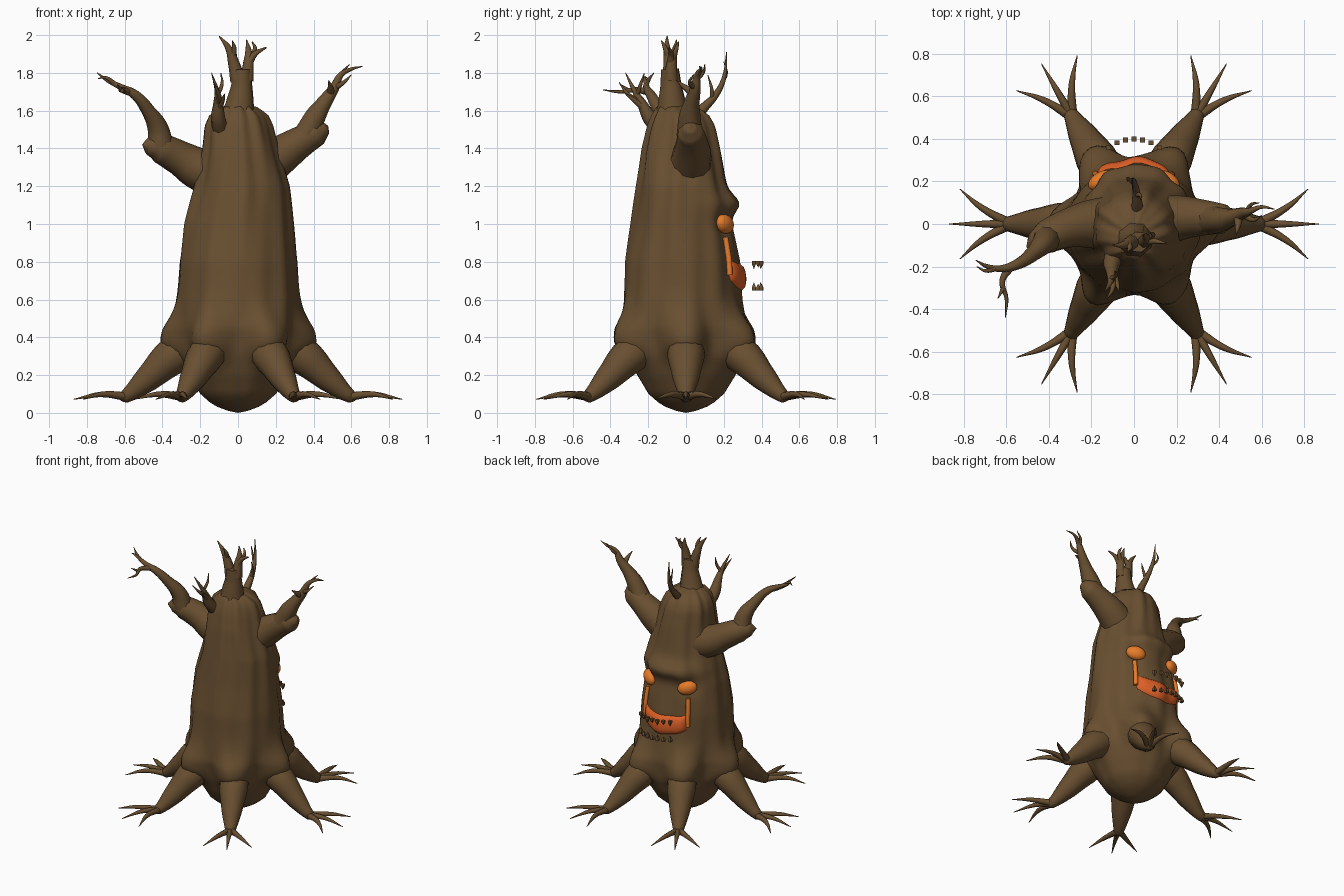
import bpy, bmesh, math
from mathutils import Vector, Matrix

if "Cube" in bpy.data.objects:
    bpy.data.objects.remove(bpy.data.objects["Cube"])


def material(name, rgb):
    m = bpy.data.materials.new(name)
    m.diffuse_color = (*rgb, 1)
    m.use_nodes = True
    m.node_tree.nodes["Principled BSDF"].inputs["Base Color"].default_value = m.diffuse_color
    return m


BARK = material("bark brown", (0.14, 0.078, 0.03))
GLOW = material("glowing orange", (0.80, 0.20, 0.022))
MOUTH = material("mouth red orange", (0.72, 0.115, 0.02))


def finish(ob, mat, angle=50):
    ob.data.materials.clear()
    ob.data.materials.append(mat)
    bpy.ops.object.select_all(action='DESELECT')
    ob.select_set(True)
    bpy.context.view_layer.objects.active = ob
    bpy.ops.object.shade_smooth_by_angle(angle=math.radians(angle))
    return ob


def from_bmesh(name, bm, mat, angle=50):
    bmesh.ops.recalc_face_normals(bm, faces=bm.faces)
    me = bpy.data.meshes.new(name)
    bm.to_mesh(me)
    bm.free()
    ob = bpy.data.objects.new(name, me)
    bpy.context.collection.objects.link(ob)
    return finish(ob, mat, angle)


def limbs(name, paths, mat=BARK, sides=2):
    """Tapered tubes; each path is a list of (x, y, z, radius)."""
    cu = bpy.data.curves.new(name, 'CURVE')
    cu.dimensions = '3D'
    cu.bevel_depth = 1
    cu.bevel_resolution = sides
    cu.resolution_u = 5
    cu.use_fill_caps = True
    for path in paths:
        sp = cu.splines.new('BEZIER')
        sp.bezier_points.add(len(path) - 1)
        for bp, (x, y, z, r) in zip(sp.bezier_points, path):
            bp.co = (x, y, z)
            bp.radius = r
            bp.handle_left_type = bp.handle_right_type = 'AUTO'
    ob = bpy.data.objects.new(name, cu)
    bpy.context.collection.objects.link(ob)
    bpy.ops.object.select_all(action='DESELECT')
    ob.select_set(True)
    bpy.context.view_layer.objects.active = ob
    bpy.ops.object.convert(target='MESH')
    return finish(bpy.context.object, mat)


# Trunk profile: height, half width, half depth, centre x, centre y
PROFILE = [(0.01, .05, .05, 0, 0), (0.04, .13, .13, 0, 0), (0.1, .20, .20, 0, 0),
           (0.2, .255, .26, 0, 0), (0.3, .295, .30, 0, 0), (0.45, .32, .325, 0, -.01),
           (0.6, .32, .31, 0, -.02), (0.8, .31, .30, 0, -.02), (1.0, .287, .265, .003, -.02),
           (1.2, .25, .238, .02, -.02), (1.4, .20, .205, .01, -.025), (1.52, .178, .175, 0, -.025),
           (1.58, .15, .145, 0, -.03), (1.62, .09, .10, 0, -.05)]


def gauss(v, width):
    return math.exp(-(v / width) ** 2)


def trunk_point(a, z, push=0.0):
    for lo, hi in zip(PROFILE, PROFILE[1:]):
        if z <= hi[0] + 1e-6:
            break
    t = (z - lo[0]) / (hi[0] - lo[0])
    rx, ry, cx, cy = (p + (q - p) * t for p, q in zip(lo[1:], hi[1:]))
    # root lobes
    lobe = 0.5 + 0.5 * math.cos(6 * a)
    push += 0.105 * lobe * gauss(z - 0.37, 0.15 if z > 0.37 else 0.09)
    # bark ridges
    ridge = math.sin(9 * a + 2 * z) + 0.7 * math.sin(14 * a - 3 * z + 1) + 0.5 * math.sin(5 * a + 9 * z)
    push += 0.0055 * ridge * min(1, z * 2)
    # brow and eye sockets
    b = math.atan2(math.cos(a), math.sin(a))
    push += 0.055 * gauss(z - 1.11, 0.06) * gauss(b, 0.8)
    push -= 0.02 * gauss(z - 1.0, 0.05) * gauss(abs(b) - 0.6, 0.25)
    return Vector((cx + (rx + push) * math.cos(a), cy + (ry + push) * math.sin(a), z))


# Trunk
bm = bmesh.new()
N, M = 72, 70
rings = []
for j in range(M + 1):
    z = 0.01 + 1.61 * j / M
    rings.append([bm.verts.new(trunk_point(2 * math.pi * i / N, z)) for i in range(N)])
for r0, r1 in zip(rings, rings[1:]):
    for i in range(N):
        k = (i + 1) % N
        bm.faces.new((r0[i], r0[k], r1[k], r1[i]))
for ring, c in ((rings[0], (0, 0, 0)), (rings[-1], (0, -.05, 1.64))):
    cv = bm.verts.new(c)
    for i in range(N):
        bm.faces.new((ring[i], ring[(i + 1) % N], cv))
from_bmesh("trunk", bm, BARK)

# Six roots, each with three toes
ROOT = [(.24, 0, .37, .10), (.36, 0, .29, .098), (.48, 0, .18, .07), (.60, 0, .085, .034), (.625, 0, .075, .012)]
TOES = [[(.58, 0, .085, .024), (.72, s * .075 * 1.05, .098, .015), (.87 - .05 * abs(s), s * .165, .072, .002)]
        for s in (-1, 0, 1)]


def turned(path, a):
    c, s = math.cos(a), math.sin(a)
    return [(x * c - y * s, x * s + y * c, z, r) for x, y, z, r in path]


for n in range(6):
    limbs(f"root_{n + 1}", [turned(ROOT, n * math.pi / 3)], sides=4)
    limbs(f"root_toes_{n + 1}", [turned(t, n * math.pi / 3) for t in TOES])

# Right arm with forearm and twigs
limbs("right_arm", [[(.08, 0, 1.26, .13), (.22, .03, 1.36, .105), (.34, .03, 1.44, .083),
                     (.42, .025, 1.485, .07), (.465, .02, 1.51, .035), (.478, .02, 1.517, .004)]], sides=4)
limbs("right_forearm", [[(.36, .02, 1.47, .07), (.41, .02, 1.57, .058), (.455, .03, 1.64, .042),
                         (.51, .05, 1.72, .028), (.545, .06, 1.79, .016), (.60, .08, 1.82, .009), (.66, .07, 1.835, .002)]],
      sides=3)
limbs("right_twigs", [
    [(.49, .04, 1.69, .025), (.49, .0, 1.72, .016), (.48, -.05, 1.76, .002)],
    [(.53, .05, 1.76, .015), (.55, .09, 1.80, .009), (.59, .10, 1.845, .002)],
    [(.51, .05, 1.72, .018), (.56, .02, 1.75, .011), (.60, .04, 1.79, .002)]])

# Left arm with forearm and twigs
limbs("left_arm", [[(-.06, 0, 1.26, .14), (-.2, .0, 1.29, .115), (-.31, -.02, 1.35, .092),
                    (-.41, -.06, 1.40, .08), (-.47, -.09, 1.415, .05), (-.505, -.11, 1.42, .004)]], sides=4)
limbs("left_forearm", [[(-.41, -.07, 1.42, .068), (-.425, -.09, 1.51, .055), (-.475, -.14, 1.60, .037),
                        (-.54, -.185, 1.68, .027), (-.62, -.21, 1.725, .017), (-.69, -.20, 1.76, .011),
                        (-.745, -.17, 1.80, .002)]], sides=3)
limbs("left_twigs", [
    [(-.58, -.20, 1.70, .02), (-.62, -.27, 1.71, .014), (-.60, -.35, 1.70, .009), (-.605, -.44, 1.71, .002)],
    [(-.615, -.30, 1.705, .012), (-.64, -.35, 1.74, .002)],
    [(-.65, -.21, 1.74, .013), (-.70, -.22, 1.775, .008), (-.74, -.20, 1.77, .002)]])

# Broken top spire with prongs
limbs("spire", [[(0, -.07, 1.56, .10), (.01, -.075, 1.64, .078), (.02, -.08, 1.74, .058), (.02, -.085, 1.82, .05)]], sides=2)
limbs("spire_prongs", [
    [(.0, -.085, 1.76, .042), (-.025, -.09, 1.86, .03), (-.05, -.10, 1.93, .018), (-.10, -.10, 1.995, .003)],
    [(.045, -.08, 1.76, .040), (.055, -.075, 1.86, .028), (.055, -.06, 1.92, .017), (.045, -.05, 1.975, .003)],
    [(.06, -.08, 1.86, .022), (.09, -.08, 1.90, .015), (.15, -.09, 1.935, .004)],
    [(-.03, -.095, 1.89, .02), (-.02, -.11, 1.93, .013), (-.03, -.13, 1.97, .003)],
    [(.06, -.07, 1.87, .018), (.09, -.05, 1.93, .011), (.075, -.04, 1.965, .003)]])

# Front-left small branch
limbs("front_branch", [
    [(-.09, -.13, 1.49, .045), (-.105, -.19, 1.56, .04), (-.105, -.235, 1.64, .026), (-.11, -.27, 1.70, .014), (-.14, -.32, 1.80, .002)],
    [(-.105, -.235, 1.64, .02), (-.10, -.30, 1.68, .012), (-.13, -.355, 1.75, .002)],
    [(-.11, -.26, 1.68, .013), (-.085, -.24, 1.74, .009), (-.09, -.22, 1.80, .002)],
    [(-.10, -.22, 1.61, .02), (-.08, -.28, 1.66, .012), (-.07, -.32, 1.69, .002)]])

# Back branch
limbs("back_branch", [
    [(.01, .03, 1.53, .035), (.015, .09, 1.61, .026), (.01, .155, 1.68, .018), (.0, .20, 1.77, .012), (-.01, .215, 1.91, .002)],
    [(.01, .14, 1.66, .014), (.03, .135, 1.72, .009), (.03, .115, 1.79, .002)],
    [(.0, .19, 1.75, .011), (-.03, .215, 1.80, .007), (-.03, .20, 1.86, .002)]])

# Eyes
for side, s in (("right", 1), ("left", -1)):
    bm = bmesh.new()
    bmesh.ops.create_uvsphere(bm, u_segments=24, v_segments=12, radius=1)
    turn = Matrix.Rotation(-s * 0.55, 4, 'Z') @ Matrix.Rotation(-s * 0.25, 4, 'Y')
    bm.transform(Matrix.Translation((s * .155, .205, 1.0)) @ turn @ Matrix.Diagonal((.068, .04, .05, 1)))
    from_bmesh(f"{side}_eye", bm, GLOW)

    # Glowing streak running from the eye to the mouth corner
    path = []
    for z in (.93, .87, .80, .73):
        p = trunk_point(math.pi / 2 - s * .60, z, .008)
        path.append((p.x, p.y, p.z, .016))
    limbs(f"{side}_streak", [path], GLOW)

# Mouth: bulging patch that follows the trunk
bm = bmesh.new()
U, V = 24, 8
grid = []
for i in range(U + 1):
    u = 2 * i / U - 1
    low, high = .645 + .06 * u * u, .79 + .025 * u * u
    row = []
    for j in range(V + 1):
        v = 2 * j / V - 1
        bulge = -.004 + .03 * (1 - u ** 4) ** .5 * (1 - v * v) ** .5
        row.append(bm.verts.new(trunk_point(math.pi / 2 - .6 * u, low + (high - low) * j / V, bulge)))
    grid.append(row)
for a, b in zip(grid, grid[1:]):
    for j in range(V):
        bm.faces.new((a[j], b[j], b[j + 1], a[j + 1]))
from_bmesh("mouth", bm, MOUTH)

# Floating teeth, upper row pointing down and lower row pointing up
for row, z, d in (("upper", .805, -1), ("lower", .648, 1)):
    bm = bmesh.new()
    for i in range(-3, 4):
        x, y = i * .04, .40 - .0045 * i * i
        base = [bm.verts.new((x + p * .011, y + q * .011, z)) for p, q in ((-1, -1), (1, -1), (1, 1), (-1, 1))]
        mid = [bm.verts.new((v.co.x, v.co.y, z + d * .015)) for v in base]
        tip = bm.verts.new((x, y, z + d * (.045 if i % 2 else .035)))
        bm.faces.new(base)
        for k in range(4):
            n = (k + 1) % 4
            bm.faces.new((base[k], base[n], mid[n], mid[k]))
            bm.faces.new((mid[k], mid[n], tip))
    from_bmesh(f"{row}_teeth", bm, BARK, 20)
